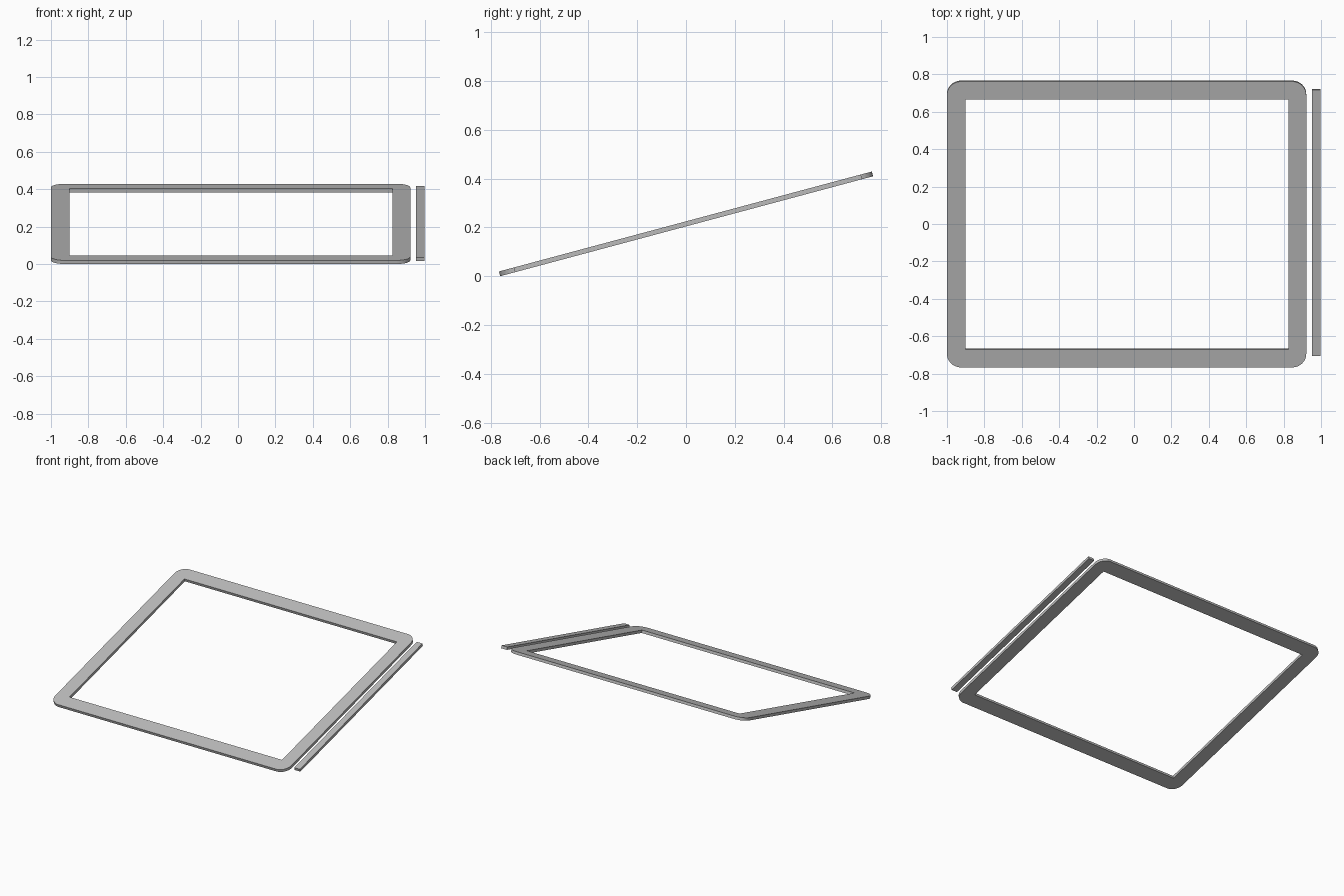
import bpy, bmesh, math
from mathutils import Matrix

cube = bpy.data.objects.get("Cube")
if cube:
    bpy.data.objects.remove(cube, do_unlink=True)

TILT = math.radians(15)
THICK = 0.02
PLACE = Matrix.Translation((0, 0, 0.2145)) @ Matrix.Rotation(TILT, 4, 'X')

grey = bpy.data.materials.new("plain grey")
grey.use_nodes = True
grey.diffuse_color = (0.5, 0.5, 0.5, 1)
grey.node_tree.nodes["Principled BSDF"].inputs["Base Color"].default_value = (0.5, 0.5, 0.5, 1)


def rounded_outline(x0, x1, y0, y1, r, steps):
    """Counter-clockwise rectangle outline with rounded corners."""
    corners = [(x1 - r, y1 - r), (x0 + r, y1 - r), (x0 + r, y0 + r), (x1 - r, y0 + r)]
    pts = []
    for q, (cx, cy) in enumerate(corners):
        for i in range(steps + 1):
            a = math.pi / 2 * (q + i / steps)
            pts.append((cx + r * math.cos(a), cy + r * math.sin(a)))
    return pts


def finish(name, bm):
    bmesh.ops.recalc_face_normals(bm, faces=bm.faces)
    bm.transform(PLACE)
    mesh = bpy.data.meshes.new(name)
    bm.to_mesh(mesh)
    bm.free()
    mesh.materials.append(grey)
    obj = bpy.data.objects.new(name, mesh)
    bpy.context.collection.objects.link(obj)
    return obj


# Tilted frame: rounded outside, square opening
STEPS = 10
outer = rounded_outline(-1.0, 0.921, -0.791, 0.791, 0.075, STEPS)
inner = [(0.827, 0.691), (-0.901, 0.691), (-0.901, -0.691), (0.827, -0.691)]
bm = bmesh.new()
rings = {}
for z in (-THICK / 2, THICK / 2):
    rings[z] = ([bm.verts.new((x, y, z)) for x, y in outer],
                [bm.verts.new((x, y, z)) for x, y in inner])
for o, i in rings.values():
    for q in range(4):
        # Each face holds one corner arc and the straight side that follows
        arc = o[q * (STEPS + 1):(q + 1) * (STEPS + 1)]
        following = o[(q + 1) * (STEPS + 1) % len(o)]
        bm.faces.new(arc + [i[q]])
        bm.faces.new([arc[-1], following, i[(q + 1) % 4], i[q]])
low, high = rings.values()
for a, b in zip(low, high):
    for k in range(len(a)):
        n = (k + 1) % len(a)
        bm.faces.new((a[k], a[n], b[n], b[k]))
frame = finish("frame", bm)
bpy.context.view_layer.objects.active = frame
frame.select_set(True)
bpy.ops.object.shade_smooth_by_angle(angle=math.radians(30))

# Narrow loose strip beside the frame
bm = bmesh.new()
bmesh.ops.create_cube(bm, size=1)
bm.transform(Matrix.Translation((0.975, 0.008, 0)) @ Matrix.Diagonal((0.046, 1.473, THICK, 1)))
finish("side_strip", bm)
